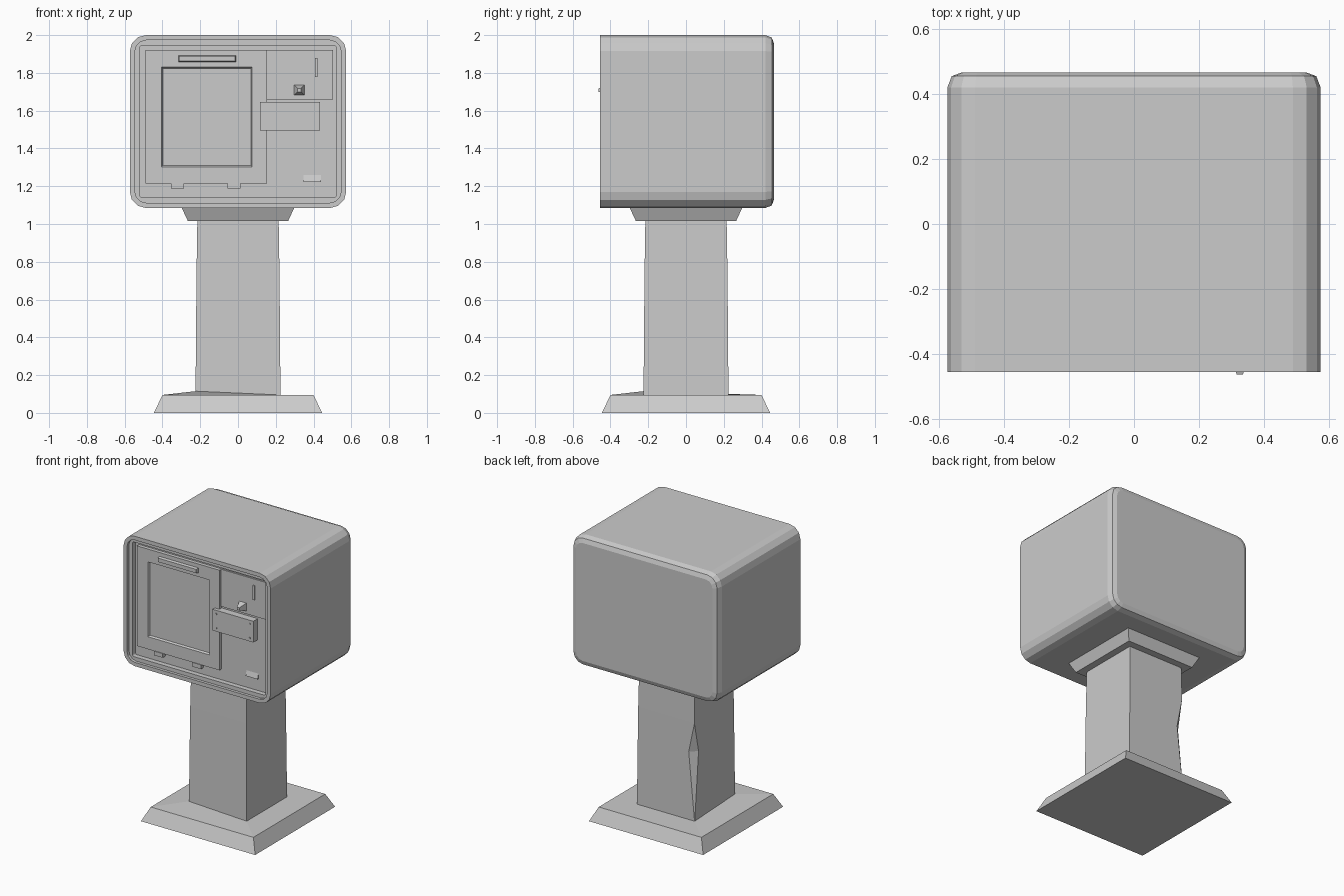
import bpy, bmesh, math

cube = bpy.data.objects.get("Cube")
if cube:
    bpy.data.objects.remove(cube, do_unlink=True)

grey = bpy.data.materials.new("plain_grey")
grey.use_nodes = True
colour = (0.6, 0.6, 0.6, 1)
grey.diffuse_color = colour
grey.node_tree.nodes["Principled BSDF"].inputs["Base Color"].default_value = colour


def finish(name, bm):
    bmesh.ops.remove_doubles(bm, verts=bm.verts, dist=1e-5)
    bmesh.ops.recalc_face_normals(bm, faces=bm.faces)
    mesh = bpy.data.meshes.new(name)
    bm.to_mesh(mesh)
    bm.free()
    mesh.materials.append(grey)
    obj = bpy.data.objects.new(name, mesh)
    bpy.context.collection.objects.link(obj)
    return obj


def loft(name, loops):
    """Skin a stack of equal-length point loops and cap both ends."""
    bm = bmesh.new()
    rings = [[bm.verts.new(p) for p in loop] for loop in loops]
    n = len(rings[0])
    for a, b in zip(rings, rings[1:]):
        for i in range(n):
            j = (i + 1) % n
            bm.faces.new((a[i], a[j], b[j], b[i]))
    bm.faces.new(rings[0])
    bm.faces.new(rings[-1])
    return finish(name, bm)


def rounded(x0, x1, z0, z1, r, y, steps=3):
    """Rounded rectangle facing the front."""
    corners = ((x1 - r, z1 - r), (x0 + r, z1 - r), (x0 + r, z0 + r), (x1 - r, z0 + r))
    return [(cx + r * math.cos(a), y, cz + r * math.sin(a))
            for k, (cx, cz) in enumerate(corners)
            for a in [math.pi / 2 * (k + s / steps) for s in range(steps + 1)]]


def rect(x0, x1, z0, z1, y):
    return [(x0, y, z0), (x1, y, z0), (x1, y, z1), (x0, y, z1)]


def square(h, z):
    return [(-h, -h, z), (h, -h, z), (h, h, z), (-h, h, z)]


def block(name, x0, x1, z0, z1, front, back, taper=0.0):
    t = taper
    return loft(name, [rect(x0, x1, z0, z1, back),
                       rect(x0 + t, x1 - t, z0 + t, z1 - t, front)])


# Cabinet: bevelled back, long sides, stepped rim and recessed face
FACE = -0.40


def cabinet_loop(inset, y, r):
    return rounded(-0.573 + inset, 0.573 - inset, 1.085 + inset, 2.0 - inset, r, y)


loft("cabinet", [cabinet_loop(i, y, r) for i, y, r in (
    (0.042, 0.465, 0.05), (0.013, 0.454, 0.075), (0, 0.42, 0.085),
    (0, -0.455, 0.085), (0.027, -0.455, 0.06), (0.027, -0.435, 0.06),
    (0.054, -0.435, 0.012), (0.054, FACE, 0.012))])

# Door with a recessed window panel
loft("door", [rect(-0.49, 0.153, 1.215, 1.92, FACE + 0.01),
              rect(-0.49, 0.153, 1.215, 1.92, -0.425),
              rect(-0.405, 0.075, 1.303, 1.83, -0.425),
              rect(-0.398, 0.068, 1.310, 1.823, -0.412)])
block("door_handle", -0.317, -0.01, 1.857, 1.894, -0.445, -0.42, 0.005)
for side, x in (("left", -0.022), ("right", -0.32)):
    block("hinge_" + side, x - 0.034, x + 0.034, 1.188, 1.217, -0.43, FACE + 0.01)

# Payment panel with slot, knob and coin box
block("payment_panel", 0.153, 0.503, 1.66, 1.922, -0.41, FACE + 0.01)
block("coin_slot", 0.407, 0.42, 1.777, 1.878, -0.418, -0.405)
block("return_knob", 0.296, 0.354, 1.68, 1.738, -0.463, -0.405, 0.02)
block("coin_box", 0.117, 0.434, 1.496, 1.645, -0.45, FACE + 0.01)
for x in (0.145, 0.406):
    for z in (1.52, 1.62):
        block("coin_box_bolt", x - 0.005, x + 0.005, z - 0.005, z + 0.005, -0.453, -0.445)

# Sloped coin return lip
loft("coin_return", [rect(0.347, 0.44, 1.222, 1.265, FACE + 0.002),
                     rect(0.347, 0.44, 1.222, 1.226, FACE - 0.01)])

# Flared collar under the cabinet
loft("collar", [square(0.265, 1.015), square(0.30, 1.09)])


# Column with a dented rear corner
def column_loop(h, z, cut):
    return [(-h, -h, z), (h, -h, z), (h, h, z), (-h + cut, h, z), (-h, h - cut, z)]


loft("column", [column_loop(h, z, c) for h, z, c in (
    (0.225, 0.085, 0), (0.221, 0.57, 0.045), (0.219, 0.78, 0), (0.215, 1.03, 0))])

# Sloped foot, its top slightly raised at one corner of the column
top = square(0.225, 0.095)
top[0] = (-0.225, -0.225, 0.115)
loft("foot", [square(0.445, 0), square(0.40, 0.095), top])
